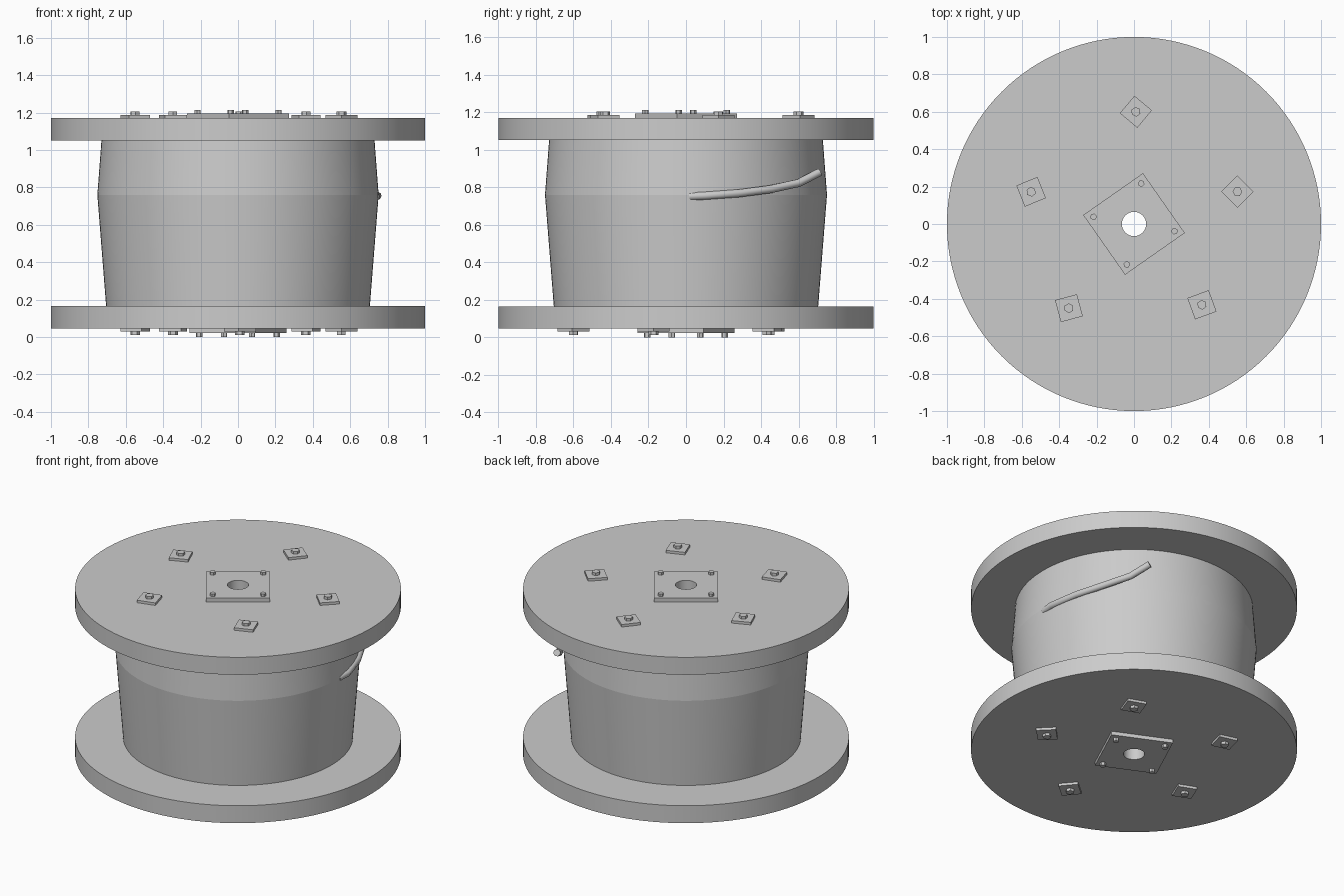
import bpy, bmesh
from math import cos, sin, pi, radians

cube = bpy.data.objects.get("Cube")
if cube:
    bpy.data.objects.remove(cube, do_unlink=True)

grey = bpy.data.materials.new("plain grey")
grey.use_nodes = True
COLOUR = (0.6, 0.6, 0.6, 1)
grey.diffuse_color = COLOUR
grey.node_tree.nodes["Principled BSDF"].inputs["Base Color"].default_value = COLOUR

HOLE = 0.065


def finish(obj, angle=30):
    obj.data.materials.append(grey)
    bpy.ops.object.select_all(action='DESELECT')
    obj.select_set(True)
    bpy.context.view_layer.objects.active = obj
    bpy.ops.object.shade_smooth_by_angle(angle=radians(angle))
    return obj


def ring(name, profile, segments=128, square=False, turn=0, angle=30):
    """Closed (radius, z) profile swept round z; square=True gives a square rim."""
    bm = bmesh.new()
    loops = []
    for i in range(segments):
        a = 2 * pi * i / segments
        loop = []
        for r, z in profile:
            if square and r > HOLE:
                r /= max(abs(cos(a)), abs(sin(a)))
            loop.append(bm.verts.new((r * cos(a + turn), r * sin(a + turn), z)))
        loops.append(loop)
    n = len(profile)
    for i in range(segments):
        p, q = loops[i], loops[(i + 1) % segments]
        for j in range(n):
            k = (j + 1) % n
            bm.faces.new((p[j], q[j], q[k], p[k]))
    bmesh.ops.recalc_face_normals(bm, faces=bm.faces)
    mesh = bpy.data.meshes.new(name)
    bm.to_mesh(mesh)
    bm.free()
    obj = bpy.data.objects.new(name, mesh)
    bpy.context.collection.objects.link(obj)
    return finish(obj, angle)


def band(r, z0, z1):
    return [(HOLE, z0), (r, z0), (r, z1), (HOLE, z1)]


def prism(name, sides, radius, x, y, z0, z1, turn=0):
    bpy.ops.mesh.primitive_cylinder_add(vertices=sides, radius=radius, depth=abs(z1 - z0),
                                        location=(x, y, (z0 + z1) / 2), rotation=(0, 0, turn))
    obj = bpy.context.object
    obj.name = name
    return finish(obj)


# Spool body: two flanges and the wound drum
ring("bottom_flange", band(1, 0.047, 0.165))
ring("top_flange", band(1, 1.052, 1.17))
ring("wound_drum", [(HOLE, 0.165), (0.705, 0.165), (0.752, 0.76), (0.73, 1.052), (HOLE, 1.052)],
     angle=3.5)

# Small washers with hex bolts: x, y, angle of the washer's edges
washers = [(0.01, 0.60, -40), (0.553, 0.173, 45), (0.363, -0.432, 20),
           (-0.348, -0.45, 15), (-0.55, 0.172, 22)]
# Per side: name, flange face, outward direction, corner angle of the hub plate
for side, face, out, corner in (("top", 1.17, 1, 80), ("bottom", 0.047, -1, 20)):
    for x, y, edge in washers:
        turn = radians(out * edge + 45)
        prism(side + "_washer", 4, 0.086, x, out * y, face, face + out * 0.017, turn)
        prism(side + "_bolt", 6, 0.026, x, out * y, face, face + out * 0.035, turn)
    # Hub plate with a bolt in each corner
    ring(side + "_hub_plate", band(0.195, face, face + out * 0.025), 64, True,
         radians(corner + 45))
    for k in range(4):
        a = radians(corner + 90 * k)
        prism(side + "_hub_bolt", 6, 0.018, 0.22 * cos(a), 0.22 * sin(a),
              face, face + out * 0.043 if out > 0 else 0, a)

# Loose cable end leaving the drum
curve = bpy.data.curves.new("cable_end", 'CURVE')
curve.dimensions = '3D'
curve.bevel_depth = 0.022
curve.bevel_resolution = 3
curve.use_fill_caps = True
path = [(0.735, 0.02, 0.752), (0.745, 0.10, 0.755), (0.70, 0.28, 0.768), (0.62, 0.45, 0.79),
        (0.53, 0.60, 0.823), (0.47, 0.71, 0.88)]
spline = curve.splines.new('POLY')
spline.points.add(len(path) - 1)
for point, co in zip(spline.points, path):
    point.co = (*co, 1)
cable = bpy.data.objects.new("cable_end", curve)
bpy.context.collection.objects.link(cable)
bpy.context.view_layer.objects.active = cable
bpy.ops.object.select_all(action='DESELECT')
cable.select_set(True)
bpy.ops.object.convert(target='MESH')
finish(bpy.context.object, 50)
